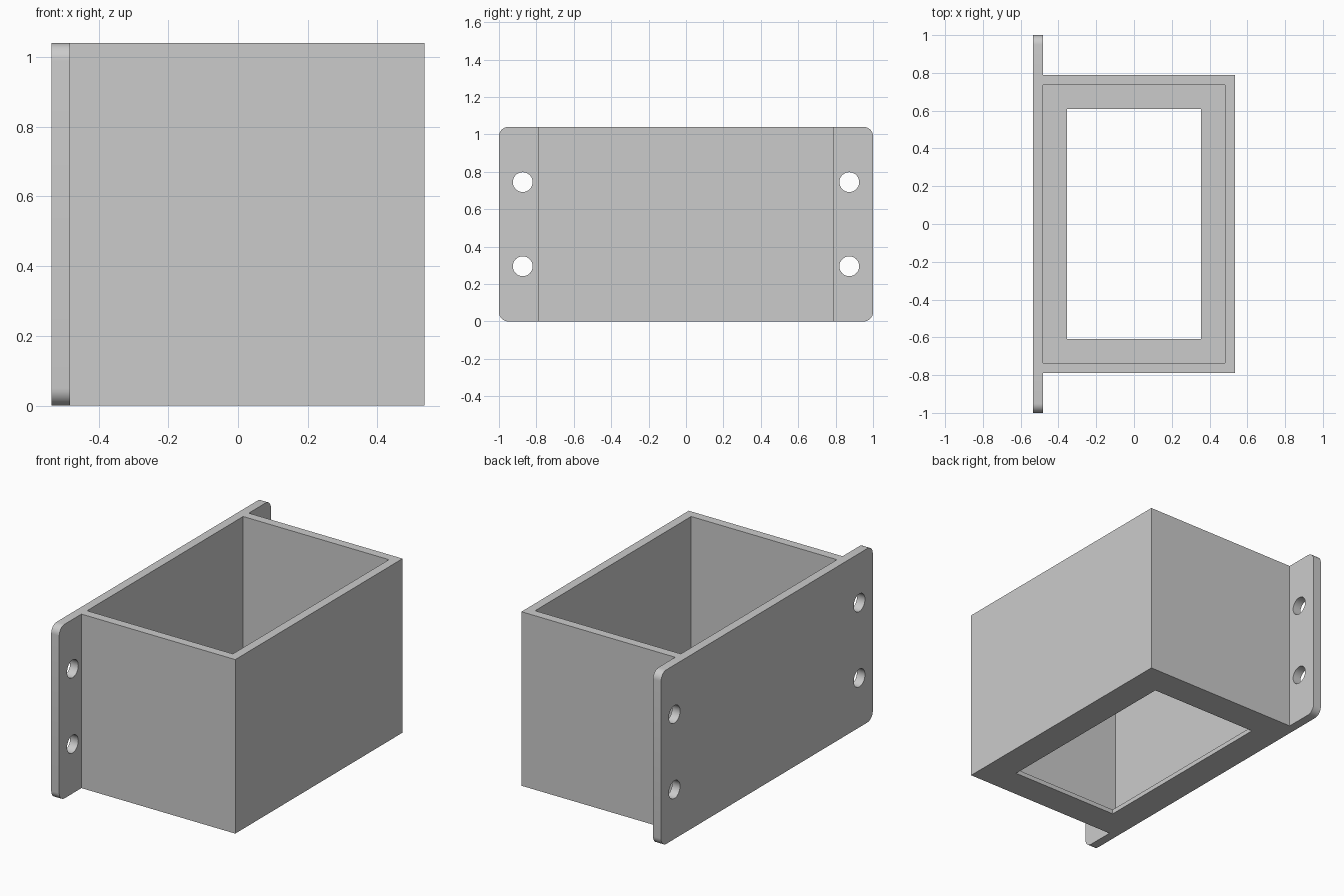
import bpy
import bmesh
from math import pi
from mathutils import Matrix, Vector

cube = bpy.data.objects.get("Cube")
if cube:
    bpy.data.objects.remove(cube, do_unlink=True)

HEIGHT = 1.04
HALF_X, HALF_Y = 0.535, 0.79
WALL, FLOOR = 0.053, 0.027

grey = bpy.data.materials.new("plain grey")
grey.use_nodes = True
colour = (0.6, 0.6, 0.6, 1)
grey.diffuse_color = colour
grey.node_tree.nodes["Principled BSDF"].inputs["Base Color"].default_value = colour


def add_object(name, bm):
    bmesh.ops.recalc_face_normals(bm, faces=bm.faces)
    mesh = bpy.data.meshes.new(name)
    bm.to_mesh(mesh)
    bm.free()
    mesh.materials.append(grey)
    obj = bpy.data.objects.new(name, mesh)
    bpy.context.collection.objects.link(obj)
    return obj


def box_mesh(low, high):
    low, high = Vector(low), Vector(high)
    bm = bmesh.new()
    bmesh.ops.create_cube(bm, size=1, matrix=Matrix.Translation((low + high) / 2)
                          @ Matrix.Diagonal((*(high - low), 1)))
    return bm


def apply_boolean(obj, cutter, operation="DIFFERENCE"):
    mod = obj.modifiers.new("boolean", "BOOLEAN")
    mod.operation, mod.solver, mod.object = operation, "EXACT", cutter
    bpy.context.view_layer.objects.active = obj
    bpy.ops.object.modifier_apply(modifier=mod.name)
    bpy.data.objects.remove(cutter, do_unlink=True)


# Mounting plate with its four corners rounded
bm = box_mesh((-HALF_X, -1, 0), (-HALF_X + WALL, 1, HEIGHT))
corners = [e for e in bm.edges if abs(e.verts[0].co.x - e.verts[1].co.x) > 0.01]
bmesh.ops.bevel(bm, geom=corners, offset=0.05, segments=8, profile=0.5, affect="EDGES")
housing = add_object("flanged_housing", bm)

# Box body joined to the plate
body = add_object("box_body", box_mesh((-HALF_X, -HALF_Y, 0), (HALF_X, HALF_Y, HEIGHT)))
apply_boolean(housing, body, "UNION")

# Open cavity, then the window in the floor
ix, iy = HALF_X - WALL, HALF_Y - WALL
apply_boolean(housing, add_object("cavity", box_mesh((-ix, -iy, FLOOR), (ix, iy, 2))))
apply_boolean(housing, add_object("window", box_mesh((-0.355, -0.61, -1), (0.355, 0.61, 0.5))))

# Screw holes through both flanges
for y in (-0.873, 0.873):
    for z in (0.295, 0.745):
        bm = bmesh.new()
        bmesh.ops.create_cone(
            bm, cap_ends=True, segments=32, radius1=0.053, radius2=0.053, depth=0.3,
            matrix=Matrix.Translation((-HALF_X, y, z)) @ Matrix.Rotation(pi / 2, 4, "Y"))
        apply_boolean(housing, add_object("screw_hole", bm))

# Smooth curved corners and holes, crisp box edges
bpy.ops.object.select_all(action="DESELECT")
housing.select_set(True)
bpy.context.view_layer.objects.active = housing
bpy.ops.object.shade_smooth_by_angle(angle=pi / 6)
